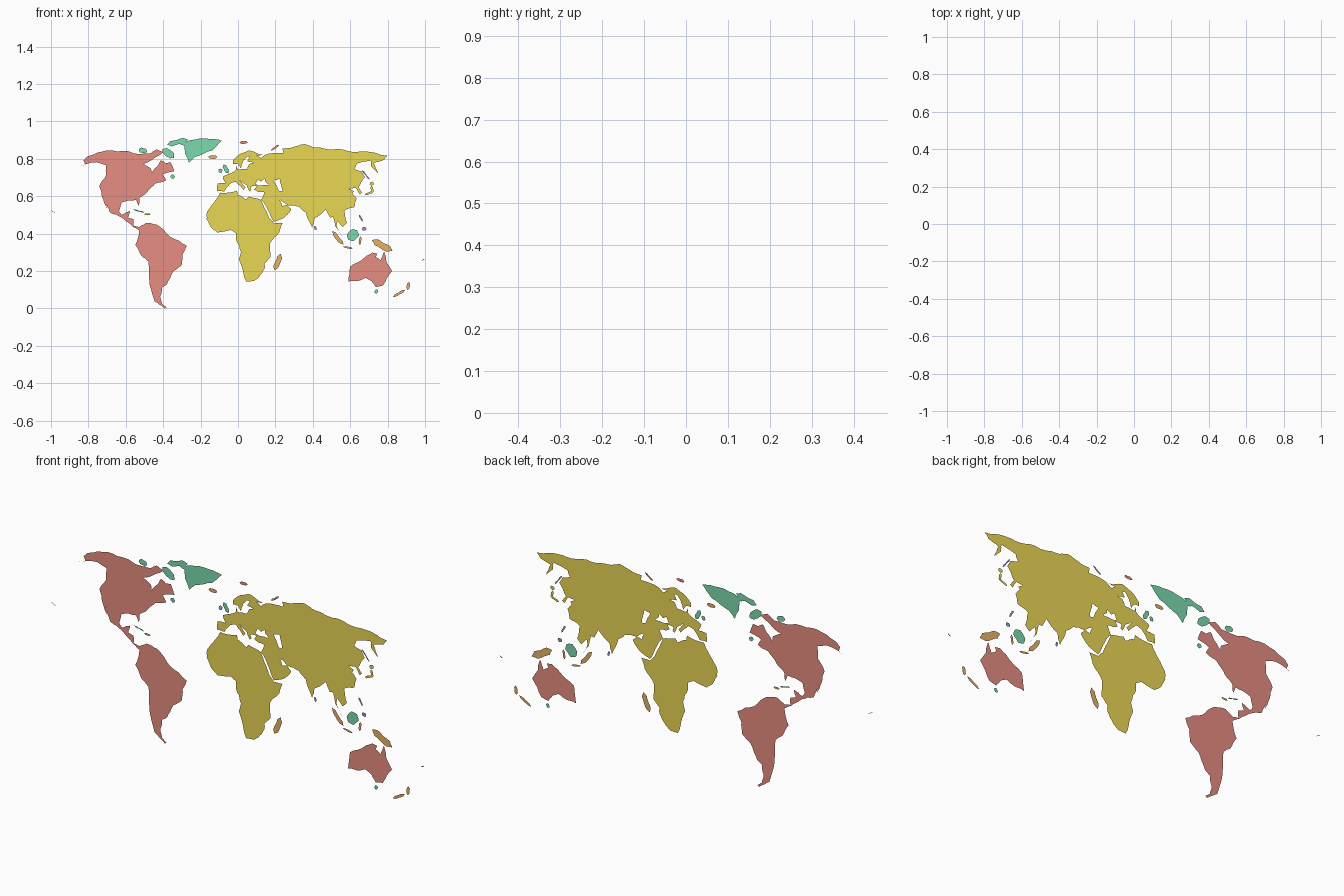
import bpy, math, random
from mathutils import Vector
from mathutils.geometry import tessellate_polygon

random.seed(4)


def project(lon, lat):
    """Longitude and latitude to the upright map sheet (rounded meridians)."""
    p = math.radians(lat)
    width = 1 - p**2 * (.1274 + .0734 * p**2 - .0201 * p**4)
    return Vector(((lon - 11) * .00597 * width, 0, .376 + .5475 * p * (.7105 - .0071 * abs(p)**5)))


def material(name, rgb):
    m = bpy.data.materials.new(name)
    m.diffuse_color = (*rgb, 1)
    return m


RED = material("red", (.8, .27, .22))
YELLOW = material("yellow", (.82, .68, .09))
GREEN = material("green", (.2, .7, .42))
ORANGE = material("orange", (.78, .45, .13))
PURPLE = material("purple", (.42, .3, .6))


def rough(loop):
    """Ragged coast: split every edge twice and nudge the middles sideways."""
    for _ in range(2):
        out = []
        for a, b in zip(loop, loop[1:] + loop[:1]):
            d = b - a
            out += [a, (a + b) / 2 + Vector((-d.z, 0, d.x)) * random.uniform(-.06, .06)]
        loop = out
    return loop


def coast(points):
    return rough([project(*p) for p in zip(points[::2], points[1::2])])


def strip(lon0, lat0, lon1, lat1, width):
    """Long island between two end points."""
    a, b = project(lon0, lat0), project(lon1, lat1)
    d = b - a
    n = Vector((-d.z, 0, d.x)).normalized() * width / 2
    return rough([a, a + d / 5 + n, b - d / 5 + n, b, b - d / 5 - n, a + d / 5 - n])


def land(name, mat, *sheets):
    """One flat object; each sheet is [outline, hole, hole...]."""
    verts, faces = [], []
    for loops in sheets:
        base = len(verts)
        flat = [[(v.x, v.z, 0) for v in loop] for loop in loops]
        verts += [v for loop in loops for v in loop]
        for t in tessellate_polygon(flat):
            a, b, c = (verts[base + i] for i in t)
            facing = (b - a).cross(c - a).y < 0
            faces.append([base + i for i in (t if facing else t[::-1])])
    me = bpy.data.meshes.new(name)
    me.from_pydata(verts, [], faces)
    me.materials.append(mat)
    bpy.context.collection.objects.link(bpy.data.objects.new(name, me))


def islands(name, mat, *strips):
    land(name, mat, *[[strip(*s)] for s in strips])


# Europe and Asia with two inland seas
europe_coast = [32.5, 30, 36, 36, 30, 36.5, 26.5, 38, 29, 41, 23, 40.5, 24, 38, 22, 36.6, 19.5, 41.5, 13, 45.5,
                18.4, 40, 16, 38, 9, 44.4, 3.2, 43, -2, 36.8, -9, 37, -9, 43.2, -1.5, 43.5, -4.6, 48.3, 1.6, 50.8,
                8.5, 53.6, 9, 57.3, 10.5, 54.2, 21, 55, 23.5, 59, 30, 59.8, 21.5, 61, 25, 65.3, 21.5, 65.3,
                17.3, 62, 14, 55.4, 10.8, 59, 5.5, 59, 5.3, 62, 14, 68, 26, 71, 41, 67, 33, 66.7, 38, 64, 44, 67]
asia_coast = [67, 68.8, 69, 73, 80, 73.5, 104, 77.5, 113, 74, 140, 72.5, 160, 69.7, 180, 69, 190, 66.2, 179, 62.5,
              163, 59.8, 156.7, 51, 156, 57, 163, 62, 143, 59.3, 135.3, 54.8, 141, 53, 140, 48, 127.5, 39.7,
              129.3, 36, 126.4, 34.4, 125, 39.6, 118, 39, 122, 37, 119.5, 35, 122, 31, 118, 24.4, 108, 21.5,
              109.2, 12, 105, 8.7, 101, 13.4, 99.5, 10, 104, 1.4, 98.5, 9, 97.5, 16.5, 94.3, 16, 91.5, 22.5,
              80.2, 15.5, 77.6, 8.1, 72.8, 20, 67, 24.8, 57, 25.8, 50, 30, 51.5, 25, 56.3, 26, 59.8, 22.5,
              52, 15.6, 43.5, 12.7, 39, 21, 34.8, 28]
west_sea = [28.2, 42.5, 31, 46.4, 34, 44.6, 38.5, 47, 38, 44.6, 41.3, 41.9, 31.5, 41.5]
east_sea = [47, 45.5, 53, 46.8, 53.5, 37, 50, 37.3, 49, 41]
land("europe_and_asia", YELLOW, [coast(europe_coast + asia_coast), coast(west_sea), coast(east_sea)])

# Africa
land("africa", YELLOW, [coast([
    32.5, 30, 37, 21, 39.5, 15.3, 43.3, 11.5, 51.2, 11.9, 48, 4.5, 39.5, -4.5, 40.6, -15, 35, -19.9, 35.5, -24,
    30, -31.5, 26, -34, 19, -34.5, 14.5, -22.7, 11.8, -17, 13.7, -11, 9, -1, 9.3, 4, 4.4, 6.3, -7.5, 4.4,
    -13.3, 8.5, -17.3, 14.7, -17, 21, -9.7, 30, -6, 35.7, 10, 37.2, 10.5, 34, 19, 30.4, 21, 32.7])])

# Americas: east coast going south, then west coast going north
east_coast = [-168, 65.6, -156, 71.2, -128, 70.3, -115, 68, -97, 68, -94, 72, -82, 69.5, -87, 64, -94.5, 59,
              -82.3, 55.2, -79, 51.2, -77, 57, -77.5, 62.3, -69.5, 59.5, -64.6, 60.3, -56, 53, -66.5, 50.2,
              -61, 45.8, -70.5, 43, -75.7, 36, -81.2, 31.5, -80.3, 25.3, -84, 30, -97, 28, -97.5, 21, -94.5, 18.2,
              -87.5, 21.4, -88.5, 16, -83.5, 15, -83, 9.5, -77.5, 8.8, -71.7, 12, -62, 10.5, -50, 1, -35, -6,
              -39, -13, -40.5, -21.5, -48.5, -26, -57, -36.5, -62.3, -39, -67, -46, -68.5, -52, -65.5, -54.8]
west_coast = [-68, -55.9, -75, -50, -73.5, -37, -70.3, -18.4, -76.2, -14, -81.2, -5.5, -77.5, 6, -80, 7.3, -86, 11,
              -94, 16, -105.5, 20, -113, 31, -109.5, 23, -117, 32.5, -124.3, 41, -124, 48.5, -134, 58, -148, 60.5,
              -164, 54.7, -158, 58.5, -166, 62]
land("americas", RED, [coast(east_coast + west_coast)])

# Australia
land("australia", RED, [coast([
    113.7, -22.5, 122, -18, 127, -14, 132, -11.5, 136.5, -12.2, 135.5, -15, 140.5, -17.5, 142.5, -10.7, 146, -19,
    153.2, -26, 150, -37.5, 144, -38.7, 137.5, -34, 131, -31.5, 123.5, -34, 115.5, -34.5])])

# Greenland
land("greenland", GREEN, [coast([
    -72, 78, -60, 82, -32, 83.6, -13, 81.5, -22, 71, -40, 65, -44, 60, -54, 68, -62, 76])])

# Islands
islands("arctic_islands", GREEN, (-64, 64.5, -87, 72.5, .035), (-64, 82.5, -87, 77, .03), (-103, 70, -117, 72, .025))
islands("atlantic_islands", GREEN, (1, 51.2, -5, 58.5, .022), (-7.5, 51.7, -7.5, 55.2, .02),
        (-53.5, 47.2, -58, 50, .02), (-84.5, 22.3, -74.3, 20.2, .007))
islands("borneo", GREEN, (110, -1.5, 118, 6, .05))
islands("tasmania", GREEN, (146.7, -40.7, 146.7, -43.6, .016))
islands("iceland", ORANGE, (-24, 65, -13.6, 65, .017))
islands("hispaniola", ORANGE, (-74.3, 18.7, -68.5, 18.8, .01))
islands("madagascar", ORANGE, (44.5, -25.5, 49.8, -12.3, .027))
islands("sunda_islands", ORANGE, (95.5, 5.5, 105.8, -5.5, .02), (105.2, -6.8, 114.4, -8.3, .008),
        (120, -5.5, 121, 1.2, .012))
islands("new_guinea", ORANGE, (131, -1.5, 150, -10.3, .036))
islands("new_zealand", ORANGE, (173, -34.6, 176.5, -41, .016), (174, -41, 167, -46.5, .013))
islands("northern_islands", RED, (53, 71, 67.5, 76.8, .01), (13, 79, 25, 79.5, .014))
islands("japan", YELLOW, (131, 34, 140, 36.5, .011), (139.5, 35.5, 141, 41.2, .011), (140.3, 42.2, 145.3, 43.6, .017))
islands("philippines", PURPLE, (120.8, 18.5, 123.5, 13, .01), (122.3, 7.5, 126.3, 7, .018))
islands("sri_lanka", PURPLE, (80, 9.6, 81, 6, .01))
islands("sakhalin", PURPLE, (142.7, 54, 143, 46, .008))
islands("pacific_islands", PURPLE, (-155, 19.5, -160.2, 22, .002), (177.5, -17.8, 180, -16.6, .004))
